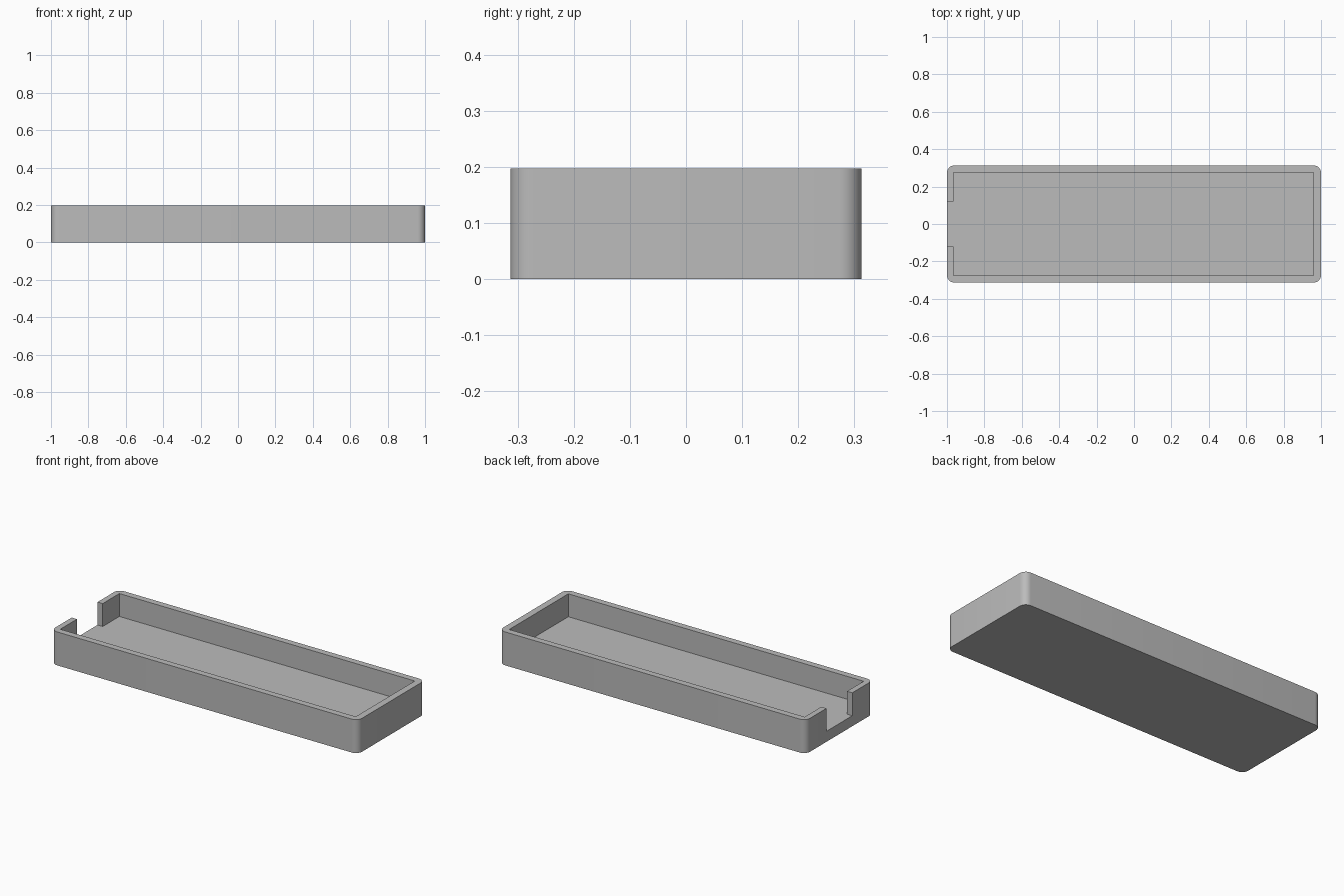
import bpy, bmesh, math
from mathutils import Vector

cube = bpy.data.objects.get("Cube")
if cube:
    bpy.data.objects.remove(cube, do_unlink=True)

HALF_X, HALF_Y, HEIGHT = 1.0, 0.313, 0.197
FLOOR, RADIUS = 0.062, 0.04
IN_LEFT, IN_RIGHT, IN_Y, NOTCH_Y = 0.96, -0.966, 0.275, 0.12

grey = bpy.data.materials.new("plain grey")
grey.use_nodes = True
colour = (0.5, 0.5, 0.5, 1)
grey.diffuse_color = colour
grey.node_tree.nodes["Principled BSDF"].inputs["Base Color"].default_value = colour


def prism(name, outline, bottom, top):
    """Extrude a counter-clockwise outline upwards."""
    bm = bmesh.new()
    face = bm.faces.new([bm.verts.new((x, y, bottom)) for x, y in outline])
    side = bmesh.ops.extrude_face_region(bm, geom=[face])["geom"]
    bmesh.ops.translate(bm, vec=Vector((0, 0, top - bottom)),
                        verts=[v for v in side if isinstance(v, bmesh.types.BMVert)])
    bmesh.ops.recalc_face_normals(bm, faces=bm.faces)
    mesh = bpy.data.meshes.new(name)
    bm.to_mesh(mesh)
    bm.free()
    mesh.materials.append(grey)
    obj = bpy.data.objects.new(name, mesh)
    bpy.context.collection.objects.link(obj)
    return obj


# Outer body with rounded vertical corners
outline = []
for i, (sx, sy) in enumerate([(1, 1), (-1, 1), (-1, -1), (1, -1)]):
    for step in range(9):
        a = math.pi / 2 * (i + step / 8)
        outline.append((sx * (HALF_X - RADIUS) + RADIUS * math.cos(a),
                        sy * (HALF_Y - RADIUS) + RADIUS * math.sin(a)))
tray = prism("tray", outline, 0, HEIGHT)

# Cavity and the end opening as one cutter
half = [(IN_LEFT, IN_Y), (IN_RIGHT, IN_Y), (IN_RIGHT, NOTCH_Y), (-1.2, NOTCH_Y)]
cutter = prism("cavity_cutter", half + [(x, -y) for x, y in reversed(half)], FLOOR, 0.4)
cut = tray.modifiers.new("cavity", "BOOLEAN")
cut.operation, cut.solver, cut.object = "DIFFERENCE", "EXACT", cutter

bpy.context.view_layer.objects.active = tray
tray.select_set(True)
bpy.ops.object.modifier_apply(modifier=cut.name)
bpy.data.objects.remove(cutter, do_unlink=True)
bpy.ops.object.shade_smooth_by_angle(angle=math.radians(30))
